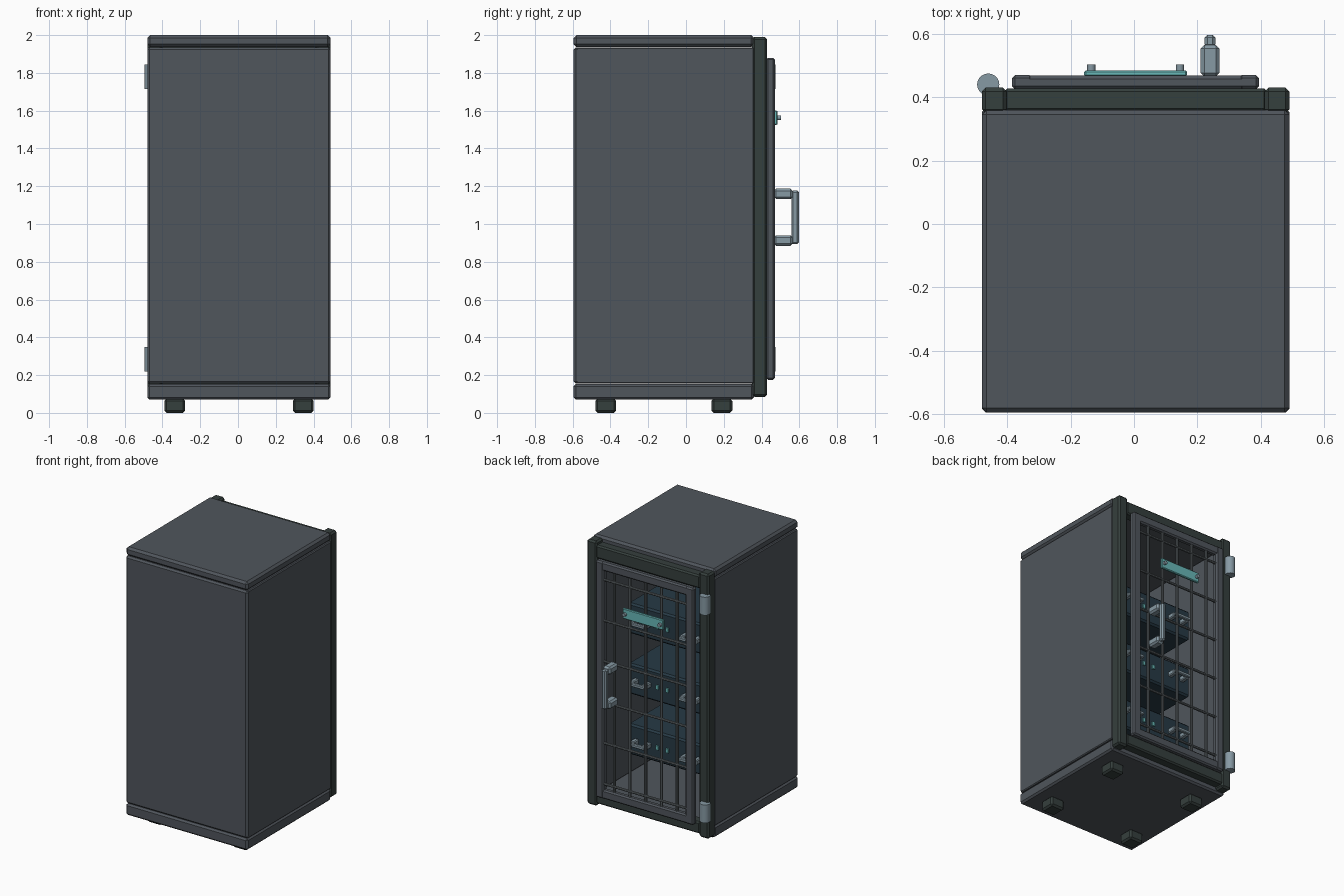
import bpy
from math import pi

if "Cube" in bpy.data.objects:
    bpy.data.objects.remove(bpy.data.objects["Cube"])


def mat(name, rgb):
    m = bpy.data.materials.new(name)
    m.diffuse_color = (*rgb, 1)
    m.use_nodes = True
    m.node_tree.nodes["Principled BSDF"].inputs["Base Color"].default_value = m.diffuse_color
    return m


SHELL = mat("slate_paint", (0.08, 0.092, 0.107))
FRAME = mat("dark_frame", (0.036, 0.05, 0.047))
STEEL = mat("brushed_steel", (0.24, 0.32, 0.37))
WIRE = mat("wire_grey", (0.12, 0.14, 0.15))
TEAL = mat("teal_plate", (0.14, 0.48, 0.48))
UNIT = mat("navy_unit", (0.02, 0.042, 0.06))


def box(name, x, y, z, m, bevel=0.0):
    """Box from (min, max) ranges with an optional one-segment chamfer."""
    bpy.ops.mesh.primitive_cube_add(size=1, location=[sum(r) / 2 for r in (x, y, z)])
    o = bpy.context.object
    o.name = name
    for v in o.data.vertices:
        for i, r in enumerate((x, y, z)):
            v.co[i] *= r[1] - r[0]
    o.data.materials.append(m)
    if bevel:
        b = o.modifiers.new("chamfer", 'BEVEL')
        b.width, b.segments = bevel, 1
    return o


def rod(name, loc, r, length, axis, m, sides=8):
    rot = {'x': (0, pi / 2, 0), 'y': (pi / 2, 0, 0), 'z': (0, 0, 0)}[axis]
    bpy.ops.mesh.primitive_cylinder_add(vertices=sides, radius=r, depth=length,
                                        location=loc, rotation=rot)
    o = bpy.context.object
    o.name = name
    o.data.materials.append(m)
    if sides > 8:
        bpy.ops.object.shade_smooth_by_angle()
    return o


CX = 0.005                      # cabinet centre line
L, R = CX - 0.485, CX + 0.485   # cabinet sides

# Hollow cabinet shell: top and bottom slabs, three panels with thin seams
box("top_slab", (L, R), (-0.595, 0.36), (1.937, 2.0), SHELL, 0.015)
box("bottom_slab", (L, R), (-0.595, 0.36), (0.07, 0.153), SHELL, 0.012)
box("front_panel", (L, R), (-0.595, -0.55), (0.155, 1.935), SHELL, 0.012)
for side, x in (("left", (L, L + 0.045)), ("right", (R - 0.045, R))):
    box(side + "_panel", x, (-0.58, 0.36), (0.155, 1.935), SHELL, 0.006)

# Feet
for x in (CX - 0.34, CX + 0.34):
    for y in (-0.425, 0.19):
        box("foot", (x - 0.055, x + 0.055), (y - 0.055, y + 0.055), (0, 0.075), FRAME, 0.012)

# Door surround: two posts and two cross rails
for x in ((L, L + 0.078), (R - 0.078, R)):
    box("frame_post", x, (0.35, 0.43), (0.085, 1.99), FRAME, 0.012)
for name, z in (("frame_top_rail", (1.87, 1.965)), ("frame_bottom_rail", (0.105, 0.19))):
    box(name, (L + 0.07, R - 0.07), (0.355, 0.428), z, FRAME, 0.01)

# Door: stiles and rails
for x in ((CX - 0.39, CX - 0.325), (CX + 0.325, CX + 0.39)):
    box("door_stile", x, (0.425, 0.47), (0.175, 1.88), SHELL, 0.01)
for z in ((0.175, 0.24), (1.815, 1.88)):
    box("door_rail", (CX - 0.385, CX + 0.385), (0.426, 0.468), z, SHELL, 0.01)

# Wire grille in the door
for i in range(5):
    rod("grille_vertical", (CX + 0.125 * (i - 2), 0.45, 1.0275), 0.0105, 1.62, 'z', WIRE)
for i in range(6):
    rod("grille_horizontal", (CX, 0.455, 0.28 + 0.294 * i), 0.009, 0.68, 'x', WIRE)

# Hinges
for z in (0.285, 1.78):
    rod("hinge", (-0.46, 0.44, z), 0.035, 0.13, 'z', STEEL, 20)

# Door handle
for z in (0.912, 1.16):
    box("handle_mount", (0.21, 0.27), (0.465, 0.565), (z - 0.028, z + 0.028), STEEL, 0.012)
box("handle_grip", (0.223, 0.257), (0.558, 0.597), (0.893, 1.177), STEEL, 0.009)

# Name plate with two bolts
box("door_plate", (CX - 0.162, CX + 0.162), (0.465, 0.485), (1.525, 1.6), TEAL, 0.005)
for x in (CX - 0.14, CX + 0.14):
    rod("plate_bolt", (x, 0.49, 1.5625), 0.013, 0.025, 'y', STEEL, 12)

# Three rack units with pull handles and indicator lights
for z in (0.51, 0.945, 1.38):
    box("rack_unit", (CX - 0.32, CX + 0.32), (-0.4, 0.2), (z - 0.11, z + 0.11), UNIT, 0.012)
    for s in (-1, 1):
        hx = CX + s * 0.2
        for dx in (-0.05, 0.05):
            box("unit_handle_mount", (hx + dx - 0.017, hx + dx + 0.017), (0.195, 0.255),
                (z - 0.018, z + 0.018), STEEL, 0.006)
        box("unit_handle_grip", (hx - 0.065, hx + 0.065), (0.25, 0.275),
            (z - 0.012, z + 0.012), STEEL, 0.005)
    for dx in (-0.08, 0.0, 0.08):
        box("unit_light", (CX + dx - 0.01, CX + dx + 0.01), (0.195, 0.21),
            (z - 0.015, z + 0.015), TEAL)
